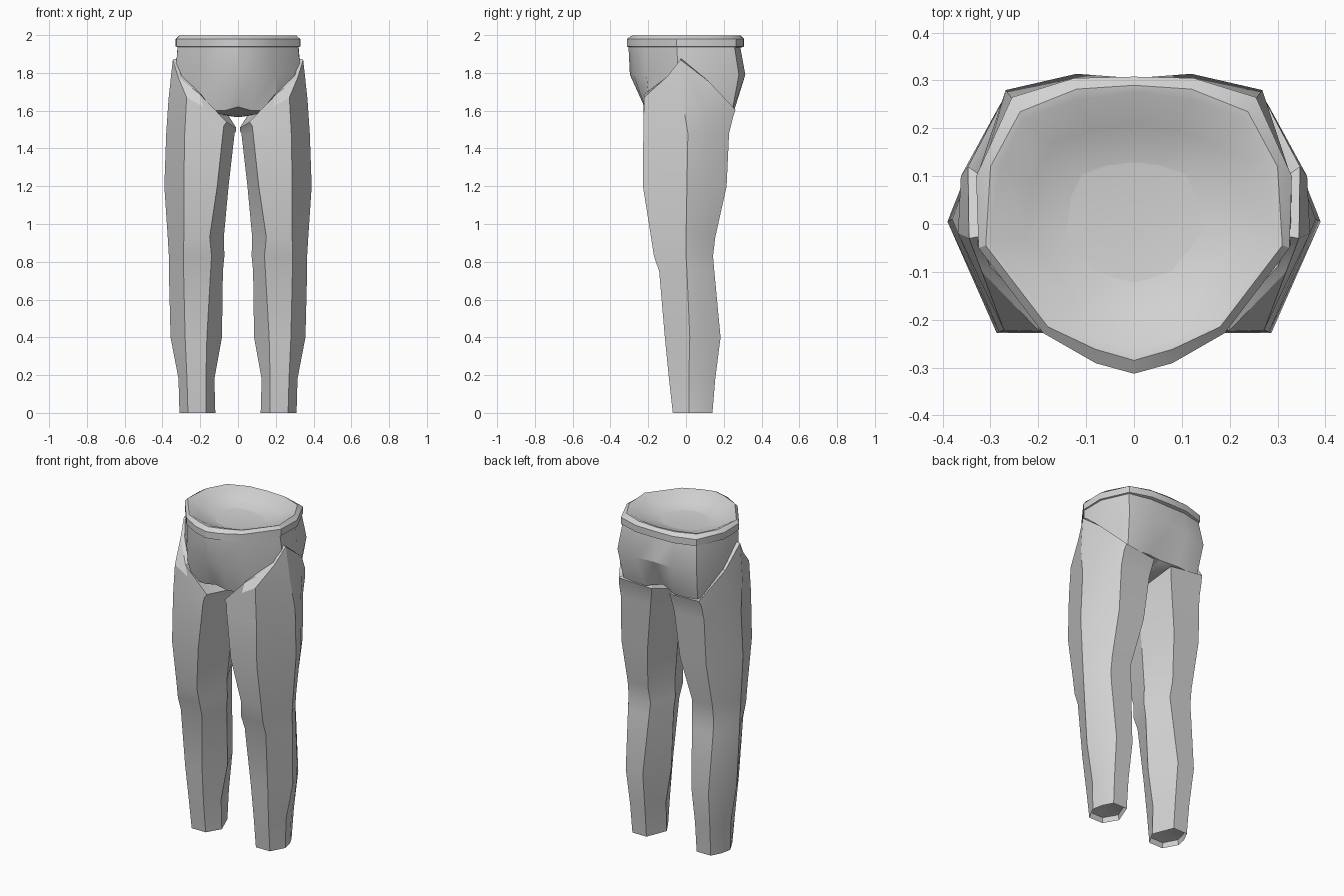
import bpy, bmesh, math

if "Cube" in bpy.data.objects:
    bpy.data.objects.remove(bpy.data.objects["Cube"])

cloth = bpy.data.materials.new("grey cloth")
cloth.diffuse_color = (0.65, 0.65, 0.65, 1)
cloth.use_nodes = True
cloth.node_tree.nodes["Principled BSDF"].inputs["Base Color"].default_value = cloth.diffuse_color


def loft(name, rings, start=None, end=None):
    """Skin a list of closed rings; start / end are apex points closing the ends."""
    bm = bmesh.new()
    vr = [[bm.verts.new(p) for p in r] for r in rings]
    n = len(vr[0])
    for a, b in zip(vr, vr[1:]):
        for i in range(n):
            j = (i + 1) % n
            bm.faces.new((a[i], a[j], b[j], b[i]))
    for ring, apex in ((vr[0], start), (vr[-1], end)):
        if apex:
            c = bm.verts.new(apex)
            for i in range(n):
                bm.faces.new((ring[i], ring[(i + 1) % n], c))
    bmesh.ops.recalc_face_normals(bm, faces=bm.faces[:])
    me = bpy.data.meshes.new(name)
    bm.to_mesh(me)
    bm.free()
    ob = bpy.data.objects.new(name, me)
    bpy.context.collection.objects.link(ob)
    me.materials.append(cloth)
    bpy.ops.object.select_all(action='DESELECT')
    bpy.context.view_layer.objects.active = ob
    ob.select_set(True)
    bpy.ops.object.shade_smooth_by_angle(angle=math.radians(28))
    return ob


def mirrored(half):
    """Close a half ring that runs from front centre to back centre."""
    return half + [(-x, y, z) for x, y, z in half[-2:0:-1]]


def level(pts, z):
    return mirrored([(x, y, z) for x, y in pts])


# Hips
hip_top = [(0, -.305), (.08, -.283), (.19, -.22), (.318, -.05),
           (.32, .1), (.25, .255), (.12, .285), (0, .285)]
hip_mid = [(0, -.297), (.08, -.278), (.2, -.21), (.333, -.04),
           (.328, .1), (.268, .28), (.12, .314), (0, .305)]
hip_low = [(0, -.22, 1.62), (.07, -.21, 1.6), (.2, -.19, 1.6), (.32, -.03, 1.62),
           (.32, .1, 1.62), (.25, .245, 1.6), (.1, .255, 1.6), (0, .22, 1.62)]
loft("hips", [mirrored(hip_low), level(hip_mid, 1.79), level(hip_top, 1.95)],
     start=(0, .03, 1.565), end=(0, 0, 1.9))

# Waistband with a rolled rim and a sunken inside
band = [(0, -.313), (.08, -.291), (.19, -.228), (.325, -.05),
        (.33, .1), (.255, .265), (.125, .305), (0, .308)]
rim = [(0, -.285), (.08, -.262), (.18, -.215), (.31, -.045),
       (.3, .12), (.238, .235), (.12, .282), (0, .29)]
inner = [(0, -.26), (.08, -.24), (.17, -.208), (.302, -.04),
         (.28, .12), (.23, .22), (.12, .26), (0, .275)]


def scaled(pts, s):
    return [(x * s, y * s) for x, y in pts]


loft("waistband", [level(scaled(band, .96), 1.935), level(band, 1.94), level(band, 1.98),
                   level(rim, 1.998), level(inner, 1.995),
                   level(scaled(inner, .75), 1.955), level(scaled(inner, .4), 1.93)],
     start=(0, 0, 1.935), end=(0, 0, 1.92))

# Leg rows: z, outer x, front-outer x, front-inner x, inner x, front y, back y, middle y
rows = [(0.00, .31, .265, .17, .12, -.07, .14, .015),
        (0.18, .315, .27, .17, .125, -.09, .155, .015),
        (0.40, .357, .28, .165, .085, -.112, .183, .02),
        (0.75, .366, .288, .145, .08, -.142, .15, .005),
        (0.83, .366, .288, .14, .072, -.17, .143, 0),
        (0.93, .372, .287, .15, .075, -.185, .155, 0),
        (1.20, .39, .287, .11, .05, -.228, .215, .005),
        (1.48, .38, .282, .08, .018, -.226, .228, .01)]


def leg_ring(z, xo, xfo, xfi, xi, yf, yb, ym):
    return [(xo, ym, z), (xfo, yf, z), ((xfo + xfi) / 2, yf, z), (xfi, yf, z),
            (xi, ym, z), (xfi, yb, z), (xfo, yb, z),
            ((xo + xfo) / 2 + .01, (ym + yb) / 2, z)]


leg = [leg_ring(*r) for r in rows]
# Slanted upper rings that follow the groin line
leg.append([(.368, -.02, 1.66), (.272, -.222, 1.67), (.185, -.225, 1.62), (.075, -.218, 1.52),
            (.012, .01, 1.49), (.065, .24, 1.56), (.28, .25, 1.57), (.362, .1, 1.61)])
leg.append([(.345, -.03, 1.87), (.318, -.1, 1.78), (.2, -.222, 1.685), (.06, -.216, 1.54),
            (.01, .01, 1.51), (.06, .248, 1.59), (.272, .262, 1.605), (.347, .12, 1.755)])
# Narrow ledge turned in towards the hips
leg.append([(x + (.18 - x) * .12, y * .88, z + .006) for x, y, z in leg[-1]])
# Hollow hem at the ankle
hem = [(.217 + (x - .217) * .92, .03 + (y - .03) * .92, .03) for x, y, z in leg[0]]
leg.insert(0, hem)

for side, s in (("right", 1), ("left", -1)):
    loft(side + "_leg", [[(s * x, y, z) for x, y, z in r] for r in leg],
         start=(s * .217, .03, .05), end=(s * .18, .02, 1.62))
